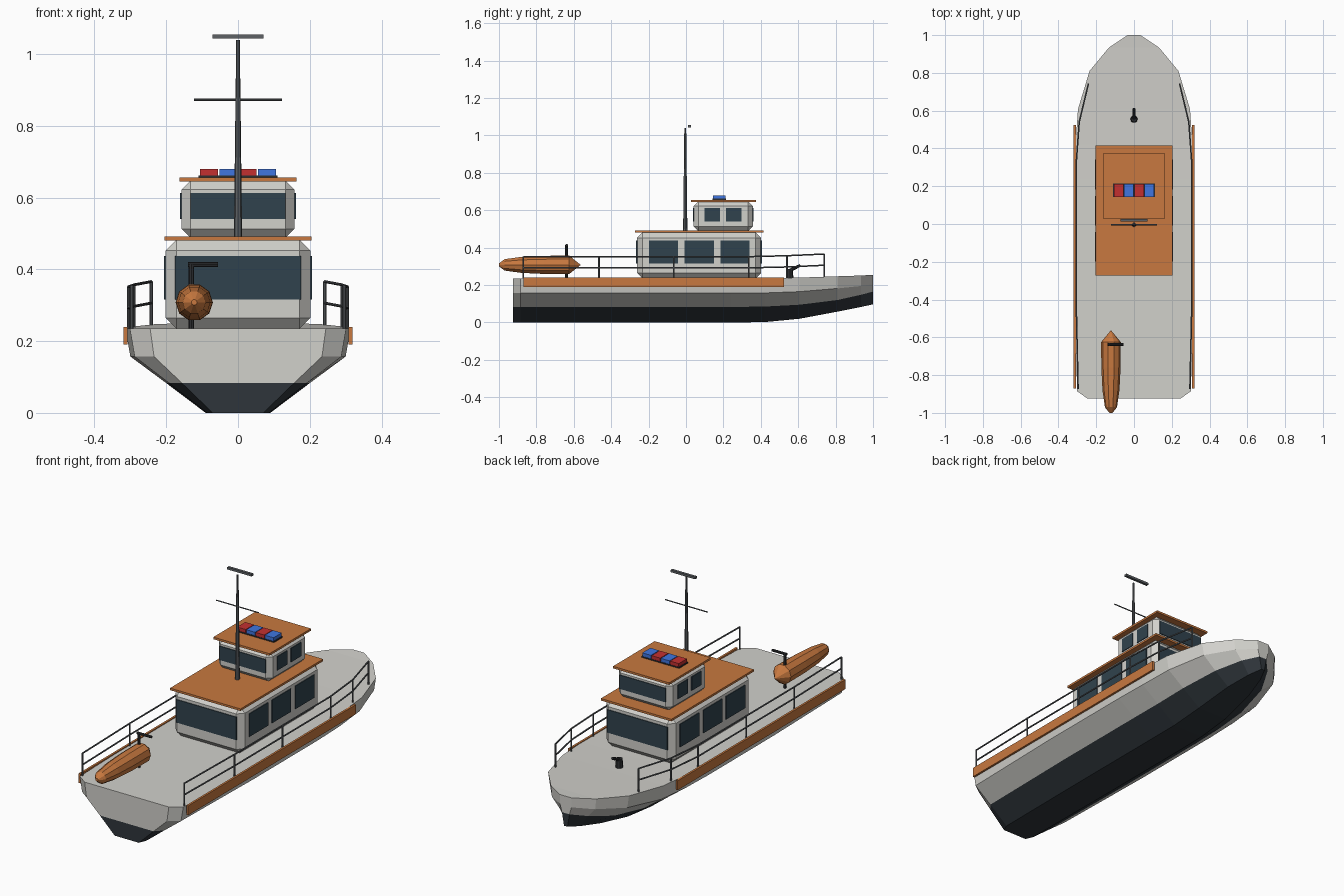
import bpy, bmesh, math
from mathutils import Vector

if "Cube" in bpy.data.objects:
    bpy.data.objects.remove(bpy.data.objects["Cube"])


def mat(name, r, g, b):
    m = bpy.data.materials.new(name)
    m.diffuse_color = (r, g, b, 1)
    m.use_nodes = True
    m.node_tree.nodes["Principled BSDF"].inputs["Base Color"].default_value = m.diffuse_color
    return m


WHITE = mat("off_white", .64, .635, .6)
DARK = mat("dark_bottom", .028, .036, .044)
ORANGE = mat("orange", .58, .19, .05)
GLASS = mat("glass", .03, .055, .075)
METAL = mat("metal", .11, .12, .13)
BLACK = mat("black_metal", .025, .027, .03)
RED = mat("red_lamp", .55, .03, .03)
BLUE = mat("blue_lamp", .05, .18, .75)


def make(name, bm, *mats):
    bmesh.ops.recalc_face_normals(bm, faces=bm.faces)
    me = bpy.data.meshes.new(name)
    bm.to_mesh(me)
    bm.free()
    for m in mats:
        me.materials.append(m)
    ob = bpy.data.objects.new(name, me)
    bpy.context.collection.objects.link(ob)
    return ob


def box(name, x, y, z, m, bevel=0):
    """Box from (min, max) ranges, optionally chamfered."""
    bm = bmesh.new()
    bmesh.ops.create_cube(bm, size=1)
    for v in bm.verts:
        v.co = [(r[0] + r[1]) / 2 + c * (r[1] - r[0]) for r, c in zip((x, y, z), v.co)]
    if bevel:
        bmesh.ops.bevel(bm, geom=bm.edges[:], offset=bevel, segments=1, affect='EDGES')
    return make(name, bm, m)


def add_rod(bm, a, b, r1, r2=None, n=8):
    a, b = Vector(a), Vector(b)
    d = b - a
    mtx = d.to_track_quat('Z', 'Y').to_matrix().to_4x4()
    mtx.translation = (a + b) / 2
    bmesh.ops.create_cone(bm, cap_ends=True, segments=n, radius1=r1,
                          radius2=r1 if r2 is None else r2, depth=d.length, matrix=mtx)


def rods(name, m, *specs):
    bm = bmesh.new()
    for s in specs:
        add_rod(bm, *s)
    return make(name, bm, m)


# Hull: lofted stations (y, width factor, keel z, waterline z, chine z, deck z)
stations = [
    (-.925, .78, 0, .083, .157, .235),
    (-.885, .96, 0, .083, .157, .235),
    (-.3, 1, 0, .083, .157, .235),
    (.24, 1, 0, .083, .157, .235),
    (.42, .985, .002, .085, .158, .236),
    (.607, .945, .02, .095, .165, .24),
    (.81, .75, .058, .12, .182, .247),
    (.935, .42, .083, .148, .195, .251),
    (1, .11, .097, .165, .205, .255),
]
half_widths = (.09, .2, .3, .314)
bm = bmesh.new()
rings = []
for y, f, *zs in stations:
    pts = [(w * f, y, z) for w, z in zip(half_widths, zs)]
    pts += [(-x, yy, z) for x, yy, z in reversed(pts)]
    rings.append([bm.verts.new(p) for p in pts])
for a, b in zip(rings, rings[1:]):
    for i in range(8):
        j = (i + 1) % 8
        bm.faces.new((a[i], a[j], b[j], b[i])).material_index = int(i in (0, 6, 7))
for r in (rings[0], rings[-1]):
    for i in range(3):
        bm.faces.new((r[i], r[i + 1], r[6 - i], r[7 - i])).material_index = int(i == 0)
make("hull", bm, WHITE, DARK)

# Rub strips and railings, both sides
for side, s in (("right", 1), ("left", -1)):
    box("rub_strip_" + side, sorted((s * .308, s * .319)), (-.87, .525), (.19, .24), ORANGE)
    posts = [(-.87, .296, .352), (-.465, .305, .352), (-.065, .305, .352),
             (.335, .305, .352), (.54, .29, .357), (.74, .242, .366)]
    specs = [((s * x, y, .23), (s * x, y, z), .0045) for y, x, z in posts]
    for (y0, x0, z0), (y1, x1, z1) in zip(posts, posts[1:]):
        for drop in (0, .06):
            specs.append(((s * x0, y0, z0 - drop), (s * x1, y1, z1 - drop), .004))
    rods("railing_" + side, METAL, *specs)


# Cabins: chamfered body, roof slab, end windows and side windows
def cabin(name, hx, y, z, roof_hx, roof_y, roof_z, bevel, win_hx, win_z, side_centres, side_w):
    box(name, (-hx, hx), y, z, WHITE, bevel)
    box(name + "_roof", (-roof_hx, roof_hx), roof_y, roof_z, ORANGE)
    for end, yy in zip(("aft", "fore"), y):
        box(name + "_window_" + end, (-win_hx, win_hx), (yy - .004, yy + .004), win_z, GLASS)
    for i, c in enumerate(side_centres):
        for side, s in (("right", 1), ("left", -1)):
            box(f"{name}_window_{side}_{i}", (s * hx - .004, s * hx + .004),
                (c - side_w / 2, c + side_w / 2), win_z, GLASS)


cabin("lower_cabin", .202, (-.262, .402), (.235, .482), .205, (-.272, .415), (.48, .491),
      .03, .175, (.316, .437), (-.12, .07, .262), .157)
cabin("upper_cabin", .157, (.041, .357), (.488, .648), .163, (.028, .374), (.645, .656),
      .025, .133, (.54, .613), (.14, .255), .082)

# Light bar
box("light_bar_base", (-.11, .11), (.142, .214), (.655, .662), BLACK)
for i in range(4):
    c = -.081 + i * .054
    box(f"lamp_{i}", (c - .025, c + .025), (.144, .212), (.66, .68), BLUE if i % 2 else RED)

# Mast with crosstree and radar bar
rods("mast", METAL, ((0, -.004, .488), (0, -.004, 1.04), .0115, .005))
rods("crosstree", METAL, ((-.123, -.004, .873), (.123, -.004, .873), .003))
box("radar_bar", (-.071, .071), (.012, .026), (1.043, 1.055), METAL)

# Tender: ten-sided lathed float lying along y
profile = [(-1, .008), (-.97, .032), (-.88, .045), (-.76, .051), (-.625, .052), (-.565, .002)]
bm = bmesh.new()
loops = []
for y, r in profile:
    loops.append([bm.verts.new((-.122 + r * math.cos(a), y, .308 + r * math.sin(a)))
                  for a in (math.tau * k / 10 for k in range(10))])
for a, b in zip(loops, loops[1:]):
    for i in range(10):
        j = (i + 1) % 10
        bm.faces.new((a[i], a[j], b[j], b[i]))
bm.faces.new(loops[0])
bm.faces.new(loops[-1])
make("tender", bm, ORANGE)

# Davit crane over the tender
rods("davit", BLACK, ((-.13, -.638, .23), (-.13, -.638, .415), .008),
     ((-.14, -.638, .413), (-.056, -.638, .413), .007))

# Deck monitor on the bow
rods("bow_monitor", BLACK, ((0, .555, .23), (0, .555, .285), .02, .016),
     ((0, .545, .273), (0, .612, .306), .01, .007))
